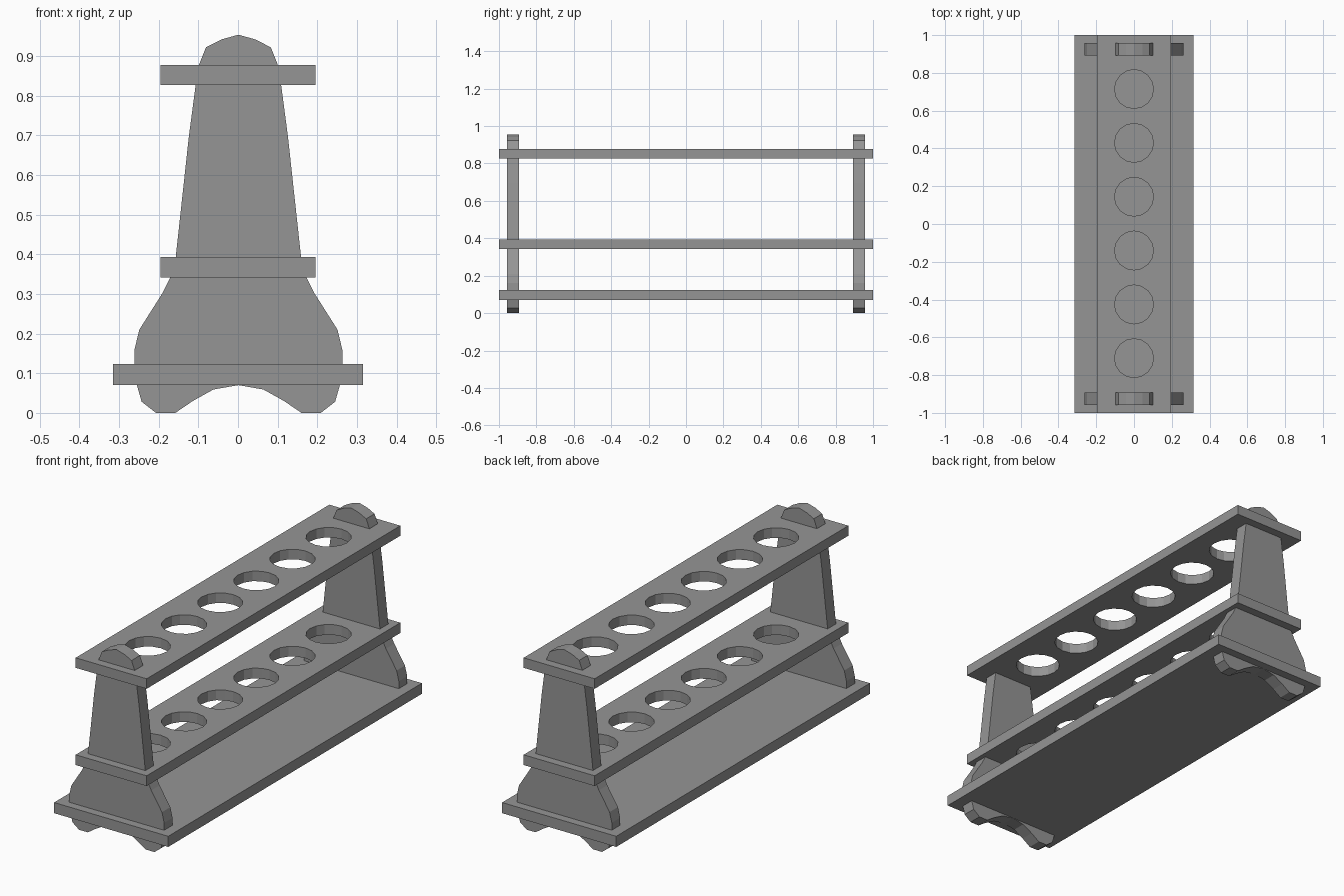
import bpy
import bmesh
from math import pi

default = bpy.data.objects.get("Cube")
if default:
    bpy.data.objects.remove(default, do_unlink=True)

GREY = 0.3
grey = bpy.data.materials.new("plain_grey")
grey.use_nodes = True
grey.diffuse_color = (GREY, GREY, GREY, 1)
grey.node_tree.nodes["Principled BSDF"].inputs["Base Color"].default_value = (GREY, GREY, GREY, 1)


def finish(bm, name):
    bmesh.ops.recalc_face_normals(bm, faces=bm.faces)
    mesh = bpy.data.meshes.new(name)
    bm.to_mesh(mesh)
    bm.free()
    mesh.materials.append(grey)
    obj = bpy.data.objects.new(name, mesh)
    bpy.context.scene.collection.objects.link(obj)
    return obj


def board(name, width, bottom, top):
    bm = bmesh.new()
    bmesh.ops.create_cube(bm, size=1)
    bmesh.ops.scale(bm, vec=(width, 2, top - bottom), verts=bm.verts)
    bmesh.ops.translate(bm, vec=(0, 0, (bottom + top) / 2), verts=bm.verts)
    return finish(bm, name)


def drill(obj, cutter):
    mod = obj.modifiers.new("tube_holes", "BOOLEAN")
    mod.operation = "DIFFERENCE"
    mod.solver = "EXACT"
    mod.object = cutter


# Outline of an end panel, from the arch under the foot to the rounded crown
HALF = [(0, 0.07), (0.063, 0.059), (0.115, 0.03), (0.159, 0.002), (0.208, 0),
        (0.244, 0.028), (0.256, 0.07), (0.262, 0.123), (0.262, 0.16),
        (0.25, 0.21), (0.191, 0.303), (0.172, 0.341), (0.158, 0.394),
        (0.125, 0.697), (0.108, 0.826), (0.099, 0.879), (0.082, 0.922),
        (0.043, 0.942), (0, 0.954)]
OUTLINE = HALF + [(-x, z) for x, z in HALF[-2:0:-1]]


def end_panel(name, y, thickness=0.066):
    bm = bmesh.new()
    face = bm.faces.new([bm.verts.new((x + 0.001, y - thickness / 2, max(z, 0) if z > 0.002 else 0))
                         for x, z in OUTLINE])
    moved = bmesh.ops.extrude_face_region(bm, geom=[face])["geom"]
    bmesh.ops.translate(bm, vec=(0, thickness, 0),
                        verts=[v for v in moved if isinstance(v, bmesh.types.BMVert)])
    return finish(bm, name)


# Boards
board("base_board", 0.63, 0.07, 0.123)
middle = board("middle_shelf", 0.392, 0.342, 0.393)
upper = board("top_shelf", 0.392, 0.827, 0.877)

# Row of six tube holes through both shelves
bm = bmesh.new()
for i in range(6):
    made = bmesh.ops.create_cone(bm, cap_ends=True, segments=16, radius1=0.103,
                                 radius2=0.103, depth=1)["verts"]
    bmesh.ops.translate(bm, vec=(0, (i - 2.5) * 0.285 + 0.002, 0.6), verts=made)
cutter = finish(bm, "hole_cutter")
cutter.hide_render = True
cutter.hide_viewport = True
cutter.display_type = "WIRE"
for shelf in (middle, upper):
    drill(shelf, cutter)

# End panels
end_panel("front_end_panel", -0.925)
end_panel("back_end_panel", 0.925)
